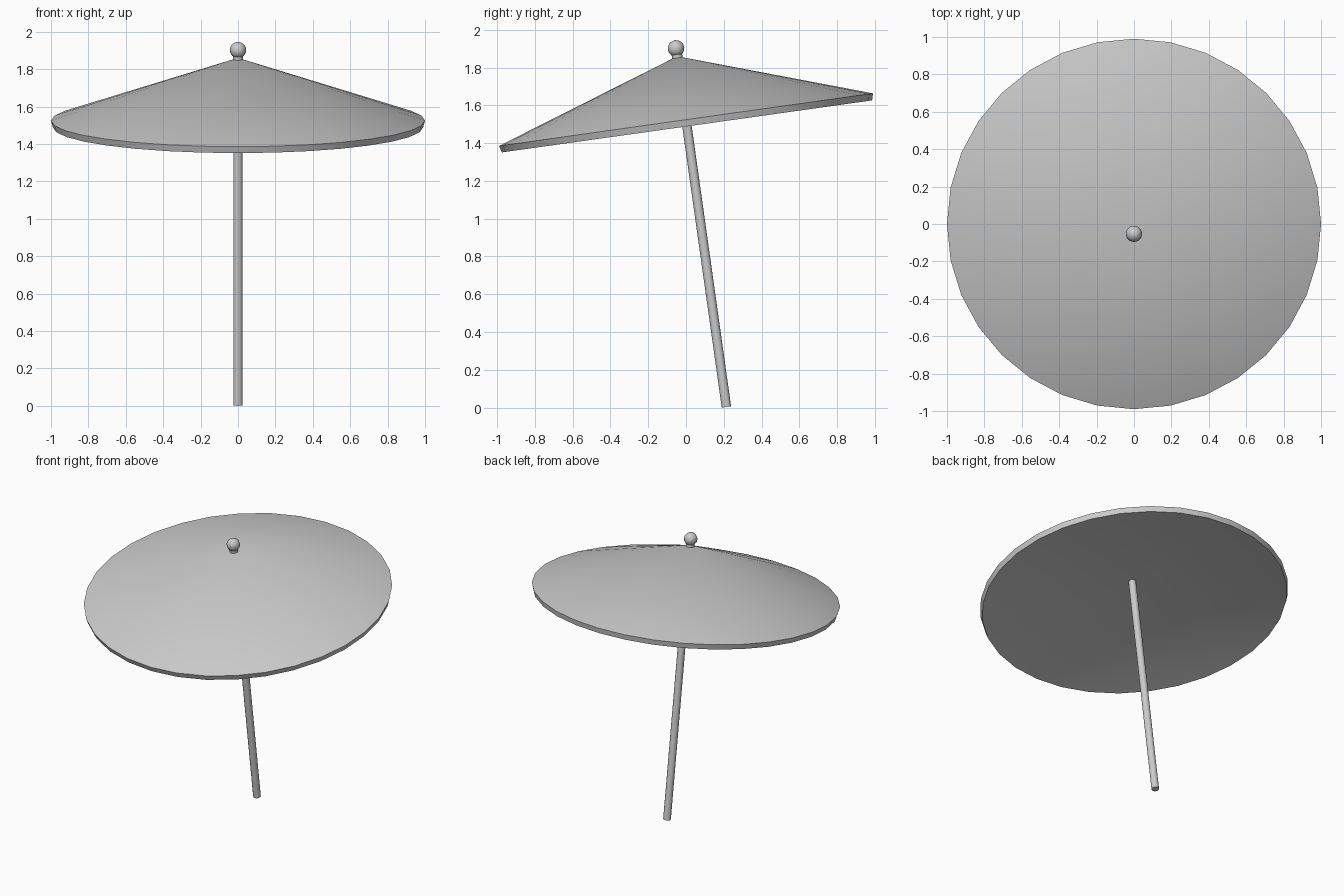
import bpy
import math
from mathutils import Matrix

cube = bpy.data.objects.get("Cube")
if cube:
    bpy.data.objects.remove(cube, do_unlink=True)

# The whole parasol leans toward the front about the foot of its pole
LEAN = Matrix.Translation((0, 0.214, 0.0035)) @ Matrix.Rotation(math.radians(8), 4, "X")

grey = bpy.data.materials.new("light_grey")
grey.use_nodes = True
grey.diffuse_color = (0.6, 0.6, 0.6, 1)
grey.node_tree.nodes["Principled BSDF"].inputs["Base Color"].default_value = (0.6, 0.6, 0.6, 1)


def lathe(name, profile, sides):
    """Spin a closed (radius, height) profile, listed from the top axis point to the bottom one."""
    verts, faces, rings = [], [], []
    for radius, height in profile:
        count = sides if radius > 0 else 1
        rings.append([len(verts) + i for i in range(count)])
        for i in range(count):
            a = math.tau * i / sides
            verts.append((radius * math.cos(a), radius * math.sin(a), height))
    for upper, lower in zip(rings, rings[1:]):
        for i in range(sides):
            j = (i + 1) % sides
            if len(upper) == 1:
                faces.append((upper[0], lower[i], lower[j]))
            elif len(lower) == 1:
                faces.append((upper[i], lower[0], upper[j]))
            else:
                faces.append((upper[i], lower[i], lower[j], upper[j]))
    mesh = bpy.data.meshes.new(name)
    mesh.from_pydata(verts, [], faces)
    mesh.materials.append(grey)
    obj = bpy.data.objects.new(name, mesh)
    bpy.context.collection.objects.link(obj)
    obj.matrix_world = LEAN
    bpy.ops.object.select_all(action="DESELECT")
    obj.select_set(True)
    bpy.context.view_layer.objects.active = obj
    bpy.ops.object.shade_smooth_by_angle(angle=math.radians(35))
    return obj


# Pole, running up into the canopy
lathe("pole", [(0, 1.72), (0.025, 1.72), (0.025, 0), (0, 0)], 12)

# Canopy: sloped top, thin rim band and a shallower hollow underside
lathe("canopy", [(0, 1.875), (1.0, 1.536), (0.99, 1.5), (0, 1.67)], 32)

# Finial: short collar and ball
lathe("finial_collar", [(0, 1.895), (0.028, 1.895), (0.028, 1.858), (0, 1.858)], 12)
ball = [(0.044 * math.sin(math.pi * k / 8), 1.917 + 0.044 * math.cos(math.pi * k / 8))
        for k in range(1, 8)]
lathe("finial_ball", [(0, 1.961)] + ball + [(0, 1.873)], 12)
